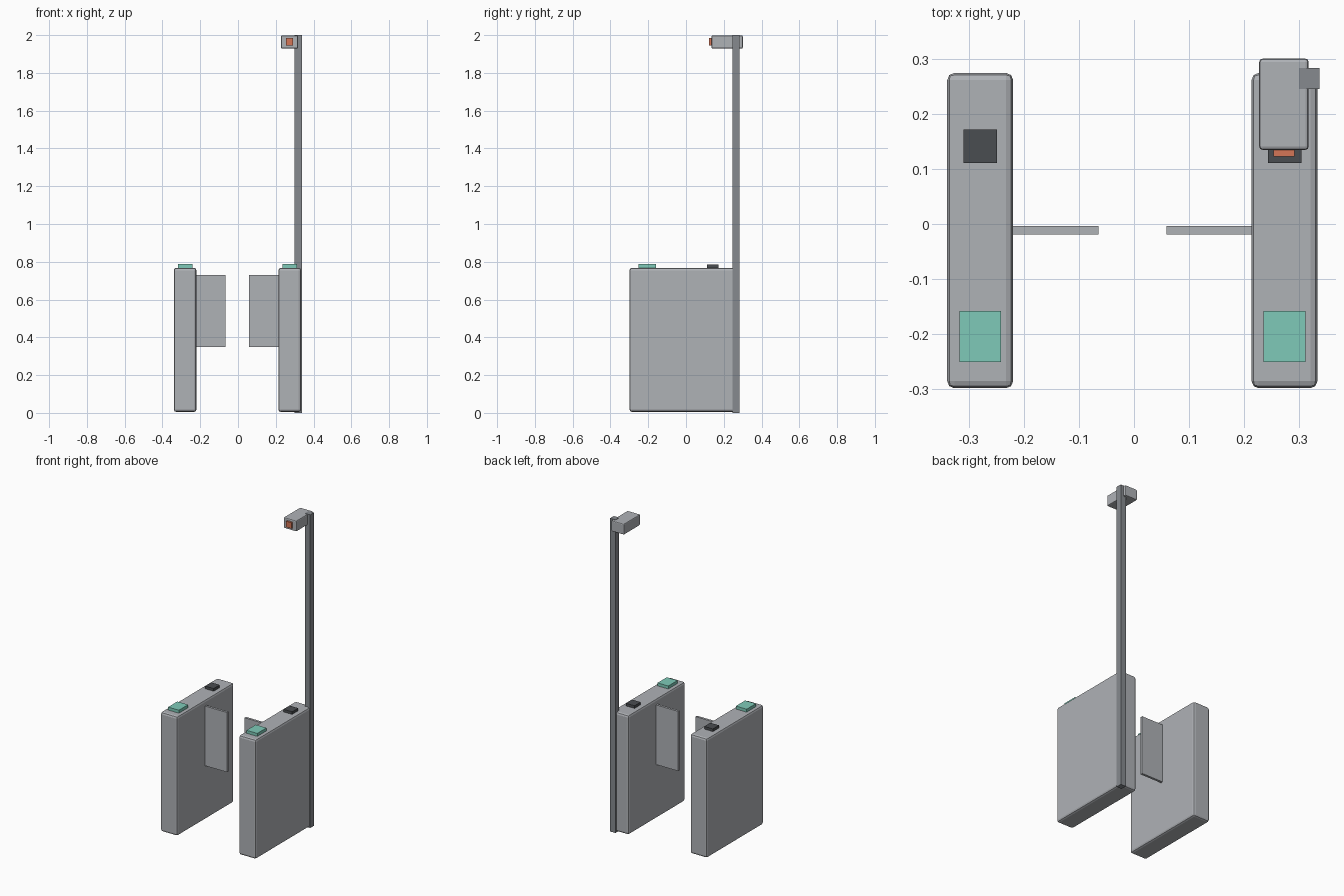
import bpy
import bmesh

default = bpy.data.objects.get("Cube")
if default:
    bpy.data.objects.remove(default, do_unlink=True)


def material(name, rgb):
    m = bpy.data.materials.new(name)
    m.use_nodes = True
    m.diffuse_color = (*rgb, 1)
    m.node_tree.nodes["Principled BSDF"].inputs["Base Color"].default_value = (*rgb, 1)
    return m


light_grey = material("light grey metal", (0.43, 0.445, 0.47))
mid_grey = material("mid grey metal", (0.24, 0.255, 0.275))
mint = material("mint green", (0.21, 0.59, 0.48))
charcoal = material("charcoal", (0.068, 0.074, 0.082))
orange = material("orange", (0.66, 0.18, 0.095))


def box(name, xs, ys, zs, mat, bevel=0.0, segments=2):
    """Box spanning the given ranges, with optional rounded edges."""
    spans = (xs, ys, zs)
    bm = bmesh.new()
    bmesh.ops.create_cube(bm, size=1)
    for v in bm.verts:
        v.co = [s[0] if c < 0 else s[1] for c, s in zip(v.co, spans)]
    mesh = bpy.data.meshes.new(name)
    bm.to_mesh(mesh)
    bm.free()
    mesh.materials.append(mat)
    obj = bpy.data.objects.new(name, mesh)
    bpy.context.collection.objects.link(obj)
    if bevel:
        mod = obj.modifiers.new("rounded_edges", "BEVEL")
        mod.width = bevel
        mod.segments = segments
    return obj


# Two gate pedestals, each with reader pad, sensor and barrier panel
for side, cx, inward in (("right", -0.28, 1), ("left", 0.274, -1)):
    def around(half):
        return (cx - half, cx + half)

    box(side + "_pedestal", around(0.06), (-0.299, 0.275), (0.005, 0.768), light_grey, 0.013)
    box(side + "_reader_pad", around(0.038), (-0.251, -0.158), (0.76, 0.787), mint)
    box(side + "_sensor", around(0.0305), (0.111, 0.172), (0.76, 0.785), charcoal)
    panel = sorted((cx + inward * 0.05, cx + inward * 0.215))
    box(side + "_barrier_panel", panel, (-0.019, -0.004), (0.35, 0.731), light_grey)

# Camera mast on the rear outer corner
box("mast", (0.3, 0.338), (0.246, 0.284), (0, 2), mid_grey)
box("camera_housing", (0.228, 0.318), (0.135, 0.301), (1.929, 1.998), light_grey, 0.006)
box("camera_lens", (0.254, 0.292), (0.123, 0.14), (1.946, 1.984), orange)
